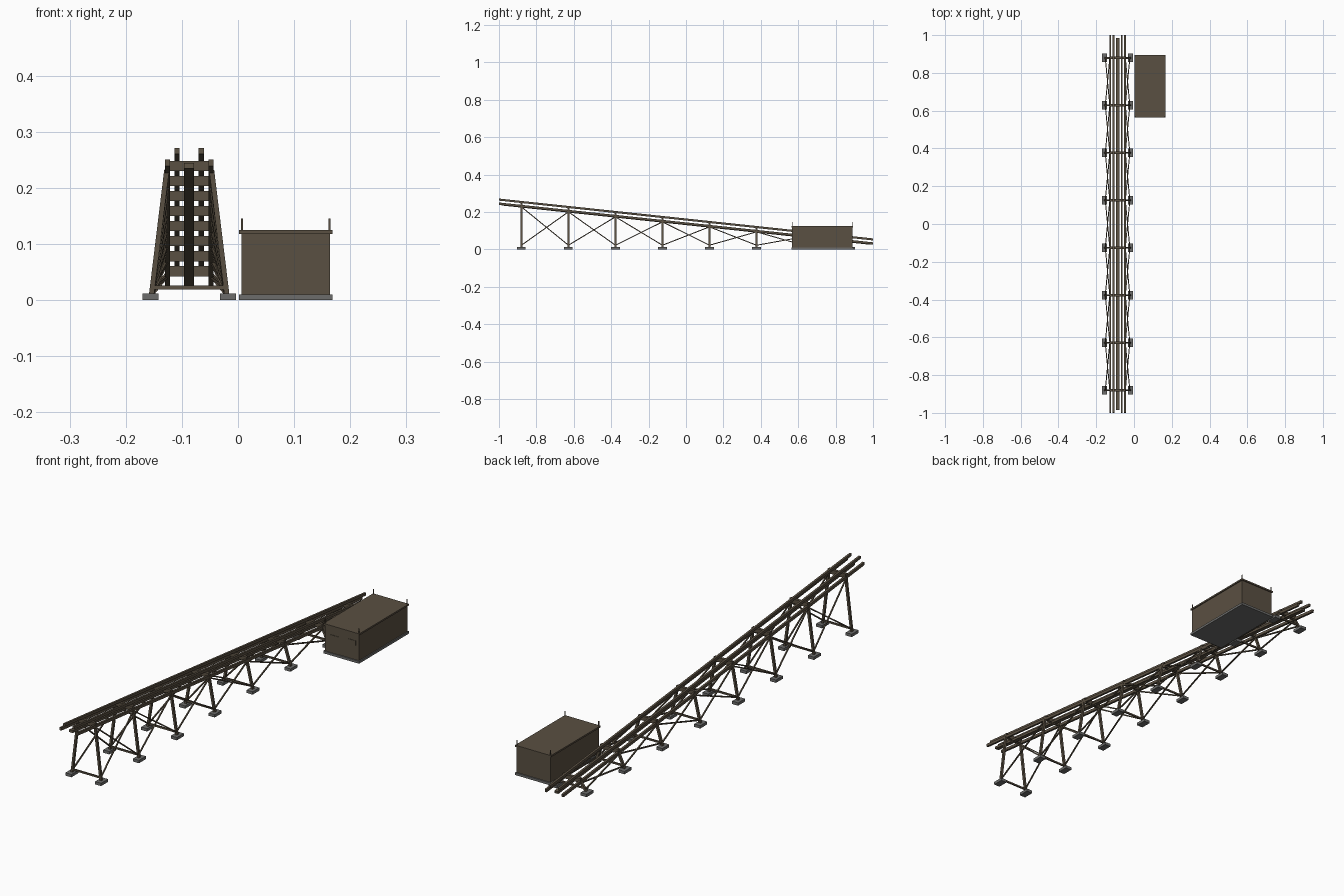
import bpy
import bmesh
from mathutils import Vector, Matrix

if "Cube" in bpy.data.objects:
    bpy.data.objects.remove(bpy.data.objects["Cube"], do_unlink=True)


def material(name, rgb):
    m = bpy.data.materials.new(name)
    m.use_nodes = True
    m.diffuse_color = (*rgb, 1)
    m.node_tree.nodes["Principled BSDF"].inputs["Base Color"].default_value = (*rgb, 1)
    return m


BROWN = material("weathered brown", (0.102, 0.08, 0.054))
GREY = material("concrete grey", (0.15, 0.15, 0.145))


def build(name, mat, matrices):
    """One object made of unit cubes, one per matrix."""
    bm = bmesh.new()
    for m in matrices:
        bmesh.ops.create_cube(bm, size=1, matrix=m)
    mesh = bpy.data.meshes.new(name)
    bm.to_mesh(mesh)
    bm.free()
    mesh.materials.append(mat)
    obj = bpy.data.objects.new(name, mesh)
    bpy.context.collection.objects.link(obj)
    return obj


def box(lo, hi):
    lo, hi = Vector(lo), Vector(hi)
    return Matrix.Translation((lo + hi) / 2) @ Matrix.Diagonal((*(hi - lo), 1))


def beam(a, b, w, h):
    """Bar from a to b, w wide and h deep."""
    a, b = Vector(a), Vector(b)
    d = b - a
    rot = d.to_track_quat('Y', 'Z').to_matrix().to_4x4()
    return Matrix.Translation((a + b) / 2) @ rot @ Matrix.Diagonal((w, d.length, h, 1))


# Sloping track layout
CX = -0.087
SLOPE = 0.1065
SIDES = (-1, 1)
stations = [-0.88 + 0.2514 * i for i in range(8)]


def track_z(start, y):
    return start - SLOPE * (y + 1)


def sloped(x, start, reach, w, h):
    return beam((x, -reach, track_z(start, -reach)),
                (x, reach, track_z(start, reach)), w, h)


# Long members of the ramp
build("launch_rails", BROWN, [sloped(CX + s * 0.0215, 0.266, 0.999, 0.009, 0.011) for s in SIDES])
build("side_girders", BROWN, [sloped(CX + s * 0.039, 0.2445, 0.999, 0.009, 0.012) for s in SIDES])
build("centre_beam", BROWN, [sloped(CX, 0.241, 0.985, 0.018, 0.010)])

# Trestles
caps, legs, ties, pads, braces = [], [], [], [], []
for y in stations:
    z = track_z(0.2545, y)
    caps.append(box((CX - 0.042, y - 0.006, z - 0.012), (CX + 0.042, y + 0.006, z + 0.006)))
    ties.append(box((CX - 0.064, y - 0.003, 0.019), (CX + 0.064, y + 0.003, 0.026)))
    for s in SIDES:
        legs.append(beam((CX + s * 0.067, y, 0.011), (CX + s * 0.040, y, z - 0.010), 0.010, 0.009))
        px = CX + s * 0.069
        pads.append(box((px - 0.014, y - 0.023, 0), (px + 0.014, y + 0.023, 0.012)))

# Crossed braces between neighbouring trestles
for y0, y1 in zip(stations, stations[1:]):
    for s in SIDES:
        for low, high in ((y0, y1), (y1, y0)):
            braces.append(beam((CX + s * 0.065, low, 0.022),
                               (CX + s * 0.041, high, track_z(0.240, high)), 0.005, 0.005))

build("trestle_caps", BROWN, caps)
build("trestle_legs", BROWN, legs)
build("trestle_ties", BROWN, ties)
build("trestle_braces", BROWN, braces)
build("footing_pads", GREY, pads)

# Equipment house
X0, X1, Y0, Y1 = 0.002, 0.168, 0.563, 0.895
build("house_slab", GREY, [box((X0, Y0, 0), (X1, Y1, 0.010))])
build("house_walls", BROWN, [box((X0 + 0.004, Y0 + 0.005, 0.010), (X1 - 0.004, Y1 - 0.005, 0.119))])
build("house_roof", BROWN, [box((X0, Y0 + 0.001, 0.118), (X1, Y1 - 0.001, 0.125))])
build("roof_posts", BROWN, [box((x - 0.0015, y - 0.0015, 0.12), (x + 0.0015, y + 0.0015, 0.145))
                            for x in (X0 + 0.005, X1 - 0.005) for y in (Y0 + 0.006, Y1 - 0.006)])
build("house_door", BROWN, [box((0.030, Y0 + 0.003, 0.010), (0.072, Y0 + 0.006, 0.085))])
build("house_shutter", BROWN, [box((0.112, Y0 + 0.003, 0.070), (0.150, Y0 + 0.006, 0.090))])
